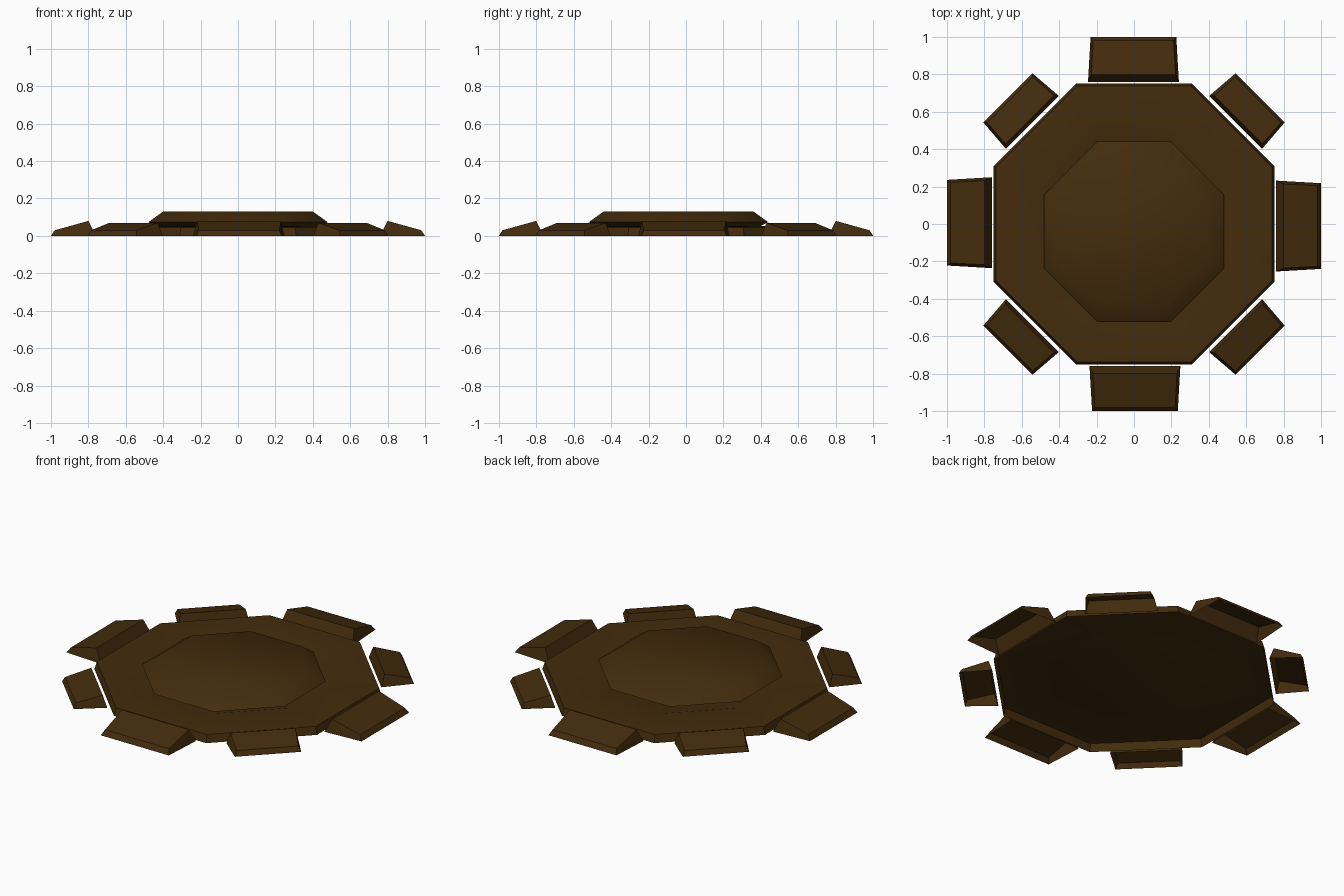
import bpy, bmesh, math
from mathutils import Matrix

if "Cube" in bpy.data.objects:
    bpy.data.objects.remove(bpy.data.objects["Cube"])

brown = bpy.data.materials.new("dark brown")
brown.diffuse_color = (0.056, 0.025, 0.004, 1)
brown.use_nodes = True
brown.node_tree.nodes["Principled BSDF"].inputs["Base Color"].default_value = brown.diffuse_color


def finish(name, bm, smooth=0):
    bmesh.ops.recalc_face_normals(bm, faces=bm.faces)
    # open shells: make sure the upper faces look up
    if max(bm.faces, key=lambda f: f.calc_center_median().z).normal.z < 0:
        bmesh.ops.reverse_faces(bm, faces=bm.faces)
    me = bpy.data.meshes.new(name)
    bm.to_mesh(me)
    bm.free()
    me.materials.append(brown)
    ob = bpy.data.objects.new(name, me)
    bpy.context.collection.objects.link(ob)
    if smooth:
        bpy.ops.object.select_all(action='DESELECT')
        ob.select_set(True)
        bpy.context.view_layer.objects.active = ob
        bpy.ops.object.shade_smooth_by_angle(angle=math.radians(smooth))
    return ob


def octagon_stack(name, rings, y=0.0):
    """Open-bottomed octagonal shell from (apothem, z) rings."""
    bm = bmesh.new()
    loops = []
    for ap, z in rings:
        r = ap / math.cos(math.pi / 8)
        loops.append([bm.verts.new((r * math.cos(a), y + r * math.sin(a), z))
                      for a in (math.pi / 8 + i * math.pi / 4 for i in range(8))])
    for lo, hi in zip(loops, loops[1:]):
        for i in range(8):
            j = (i + 1) % 8
            bm.faces.new((lo[i], lo[j], hi[j], hi[i]))
    bm.faces.new(loops[-1])
    finish(name, bm, 40)


def wedge(name, angle, foot, top, shift=0.0):
    """Sloping block: foot and top are (inner x, outer x, inner half width,
    outer half width, inner z, outer z); no underside."""
    bm = bmesh.new()

    def ring(p):
        xi, xo, wi, wo, zi, zo = p
        return [bm.verts.new(c) for c in ((xi, -wi + shift, zi), (xo, -wo + shift, zo),
                                          (xo, wo + shift, zo), (xi, wi + shift, zi))]
    lo, hi = ring(foot), ring(top)
    for i in range(4):
        j = (i + 1) % 4
        bm.faces.new((lo[i], lo[j], hi[j], hi[i]))
    bm.faces.new(hi)
    bm.transform(Matrix.Rotation(angle, 4, 'Z'))
    finish(name, bm)


# Wide base slab with a shallow central recess, and raised centre plate
octagon_stack("base_slab", [(0.75, 0.0), (0.737, 0.046), (0.49, 0.054), (0.43, 0.035)])
octagon_stack("centre_plate", [(0.42, 0.045), (0.48, 0.073), (0.40, 0.13)], y=-0.04)

# Large blocks on the straight sides, small blocks on the diagonals
for i in range(4):
    a = i * math.pi / 2
    wedge(f"large_block_{i + 1}", a,
          (0.76, 1.0, 0.243, 0.229, 0.0, 0.0),
          (0.80, 0.98, 0.225, 0.215, 0.08, 0.03),
          shift=(-0.011, 0.003, -0.007, 0.005)[i])
    wedge(f"small_block_{i + 1}", a + math.pi / 4,
          (0.768, 0.953, 0.2, 0.186, 0.0, 0.0),
          (0.79, 0.938, 0.182, 0.172, 0.07, 0.03))
